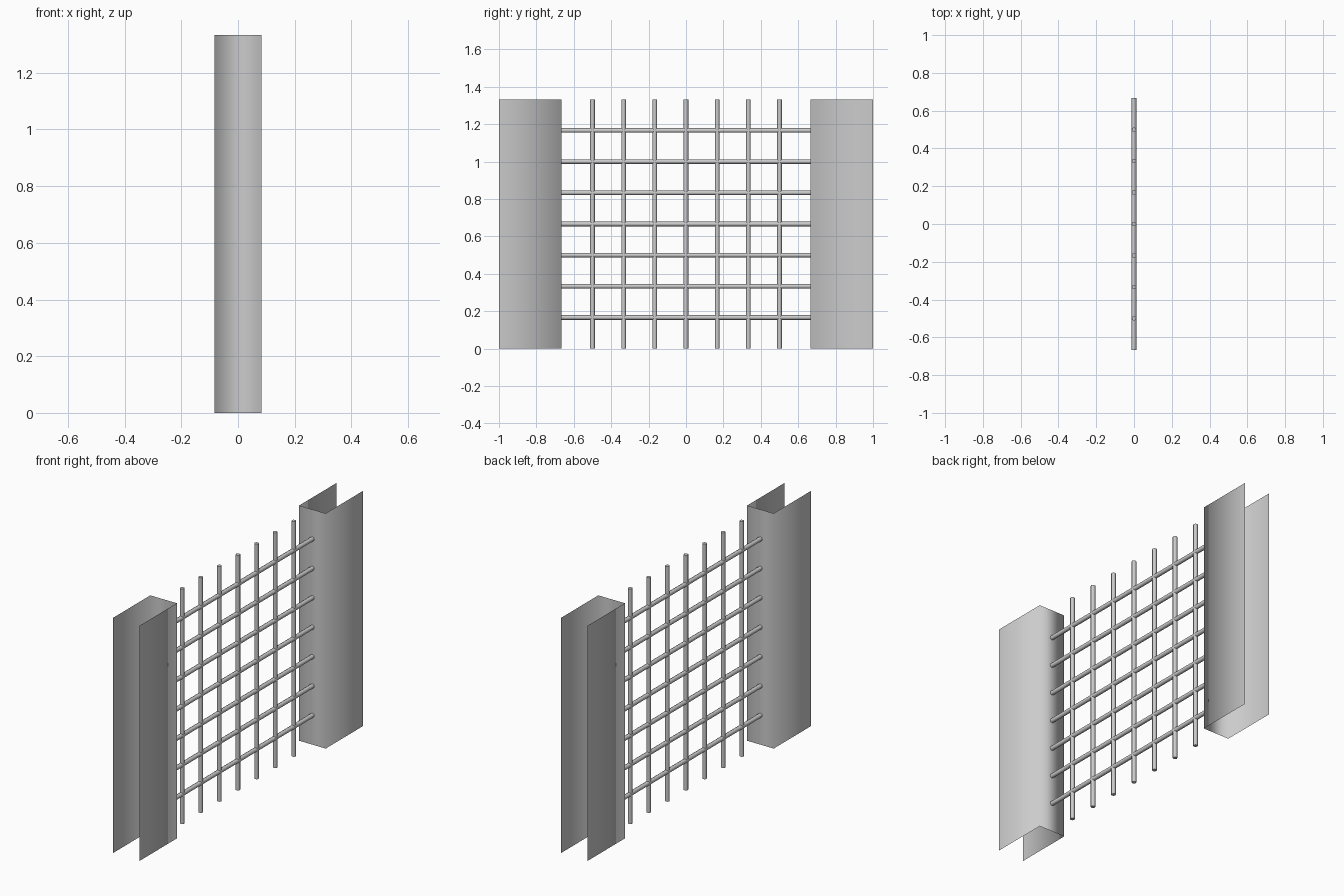
import bpy, bmesh, math

if "Cube" in bpy.data.objects:
    bpy.data.objects.remove(bpy.data.objects["Cube"])

H = 4 / 3          # panel height
WEB = 2 / 3        # distance of channel webs from centre
HALF = 1 / 12      # half width of a channel
R = 0.0122         # bar radius
STEP = 1 / 6       # bar spacing


def channel(name, side):
    """Open U-shaped sheet channel, extruded upward from its profile."""
    profile = [(-HALF, side), (-HALF, side * WEB), (HALF, side * WEB), (HALF, side)]
    if side < 0:
        profile.reverse()
    bm = bmesh.new()
    low = [bm.verts.new((x, y, 0)) for x, y in profile]
    high = [bm.verts.new((x, y, H)) for x, y in profile]
    for i in range(3):
        # wound so the normals point out of the channel
        f = bm.faces.new((low[i], low[i + 1], high[i + 1], high[i]))
        f.smooth = True
    mesh = bpy.data.meshes.new(name)
    bm.to_mesh(mesh)
    bm.free()
    ob = bpy.data.objects.new(name, mesh)
    bpy.context.collection.objects.link(ob)


def bar(name, location, rotation):
    """Thin round bar of the panel height."""
    bpy.ops.mesh.primitive_cylinder_add(vertices=8, radius=R, depth=H,
                                        location=location, rotation=rotation)
    bpy.context.object.name = name
    bpy.ops.object.shade_smooth_by_angle(angle=math.radians(50))


# Side channels, open toward the outside
channel("left_channel", -1)
channel("right_channel", 1)

# Grid of crossing bars
for i in range(1, 8):
    bar(f"vertical_bar_{i}", (0, -WEB + i * STEP, H / 2), (0, 0, 0))
    bar(f"horizontal_bar_{i}", (0, 0, i * STEP), (math.pi / 2, 0, 0))
